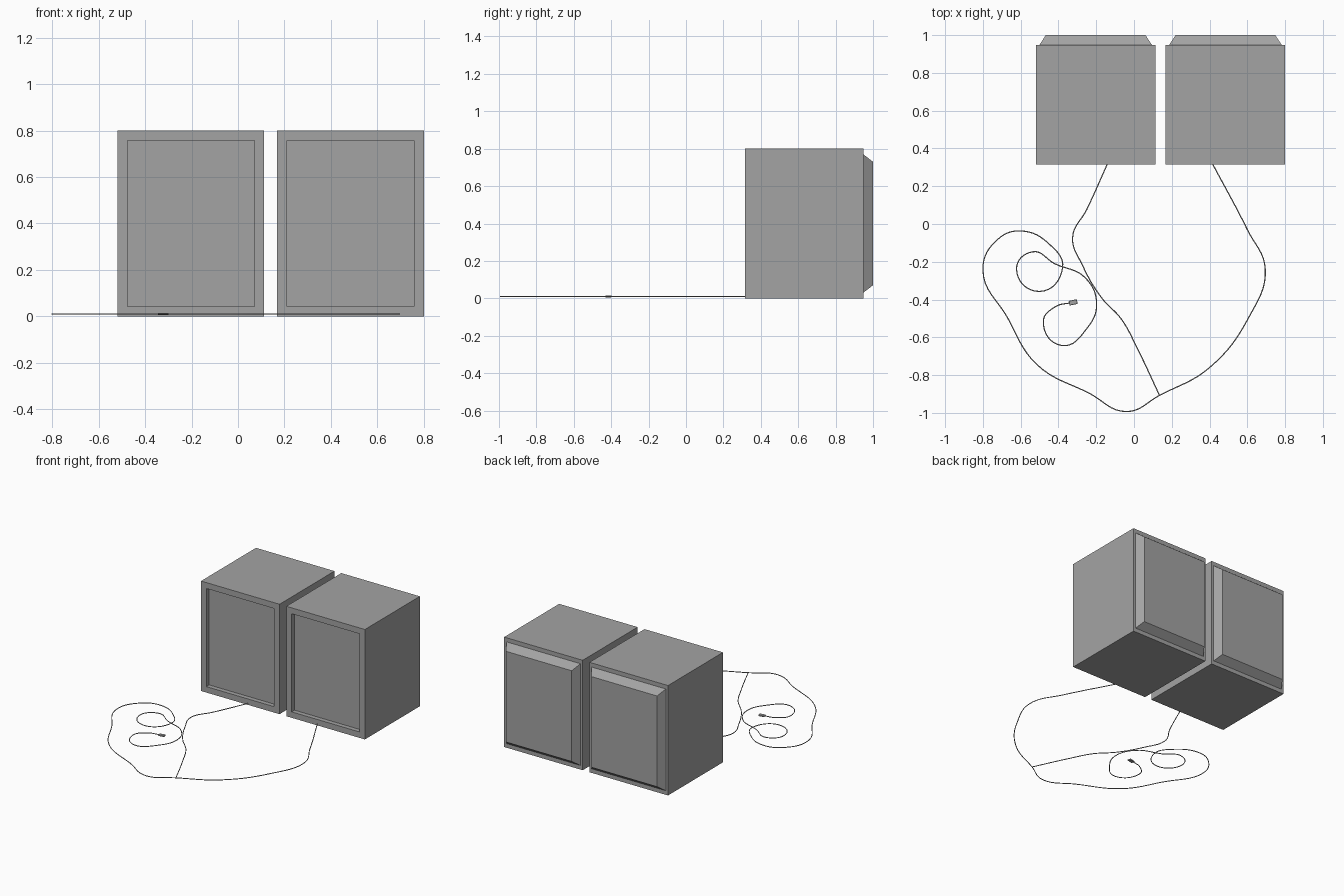
import bpy, bmesh, math
from mathutils import Vector

cube = bpy.data.objects.get("Cube")
if cube:
    bpy.data.objects.remove(cube, do_unlink=True)

# One grey for everything
GREY = (0.37, 0.37, 0.37, 1.0)
grey = bpy.data.materials.new("plain_grey")
grey.use_nodes = True
grey.diffuse_color = GREY
grey.node_tree.nodes["Principled BSDF"].inputs["Base Color"].default_value = GREY


def add_object(name, data):
    obj = bpy.data.objects.new(name, data)
    bpy.context.collection.objects.link(obj)
    data.materials.append(grey)
    return obj


def step_face(bm, face, shrink_x, shrink_z, push):
    """Extrude a front or back face, pull its border in and push it along y."""
    face = bmesh.ops.extrude_discrete_faces(bm, faces=[face])["faces"][0]
    middle = face.calc_center_median()
    for v in face.verts:
        v.co.x -= math.copysign(shrink_x, v.co.x - middle.x)
        v.co.z -= math.copysign(shrink_z, v.co.z - middle.z)
        v.co.y += push
    return face


# Speaker cabinet: box with a recessed front and a raised, chamfered back
WIDTH, DEPTH, HEIGHT = 0.632, 0.632, 0.8


def speaker_cabinet(name, x):
    bm = bmesh.new()
    bmesh.ops.create_cube(bm, size=1)
    bmesh.ops.scale(bm, vec=(WIDTH, DEPTH, HEIGHT), verts=bm.verts)
    bm.normal_update()
    front = min(bm.faces, key=lambda f: f.calc_center_median().y)
    back = max(bm.faces, key=lambda f: f.calc_center_median().y)

    rim = step_face(bm, front, 0.043, 0.043, 0)
    step_face(bm, rim, 0, 0, 0.033)

    panel = step_face(bm, back, 0.018, 0.03, 0)
    step_face(bm, panel, 0.034, 0.04, 0.052)

    bmesh.ops.recalc_face_normals(bm, faces=bm.faces)
    mesh = bpy.data.meshes.new(name)
    bm.to_mesh(mesh)
    bm.free()
    obj = add_object(name, mesh)
    obj.location = (x, 0.632, HEIGHT / 2)


speaker_cabinet("right_speaker", -0.203)
speaker_cabinet("left_speaker", 0.484)


# Cables lying on the floor, path points in hundredths of a unit
def cable(name, points):
    curve = bpy.data.curves.new(name, "CURVE")
    curve.dimensions = "3D"
    curve.resolution_u = 8
    curve.bevel_depth = 0.003
    curve.bevel_resolution = 1
    curve.use_fill_caps = True
    spline = curve.splines.new("BEZIER")
    spline.bezier_points.add(len(points) - 1)
    for knot, (x, y) in zip(spline.bezier_points, points):
        knot.co = Vector((x, y, 1)) / 100
        knot.handle_left_type = knot.handle_right_type = "AUTO"
    add_object(name, curve)


cable("main_cable", [
    (41.5, 32), (60, -3), (69.5, -24), (61, -49), (40, -76), (13.5, -90.7),
    (-4, -99.3), (-23.5, -89.7), (-51.5, -74.3), (-67, -49.5), (-80, -24),
    (-72, -8), (-59.5, -3.7), (-44.7, -10.8), (-37.8, -23), (-50, -35.7),
    (-62.2, -24), (-53.7, -14.7), (-42, -21), (-26, -28.3), (-19.8, -42),
    (-24.6, -54.8), (-38.3, -64.3), (-48, -51.6), (-41.5, -43.7), (-33.6, -41.7),
])
cable("branch_cable", [
    (-14, 32), (-25, 7.7), (-32.5, -7), (-27.2, -22), (-17.2, -39),
    (-6.6, -50.5), (2, -66.4), (13.5, -90.7),
])

# Small plug at the loose end
bm = bmesh.new()
bmesh.ops.create_cube(bm, size=1)
bmesh.ops.scale(bm, vec=(0.044, 0.025, 0.01), verts=bm.verts)
bmesh.ops.bevel(bm, geom=list(bm.edges), offset=0.002, segments=1, affect="EDGES")
plug_mesh = bpy.data.meshes.new("cable_plug")
bm.to_mesh(plug_mesh)
bm.free()
plug = add_object("cable_plug", plug_mesh)
plug.location = (-0.322, -0.415, 0.01)
plug.rotation_euler.z = math.radians(12)
